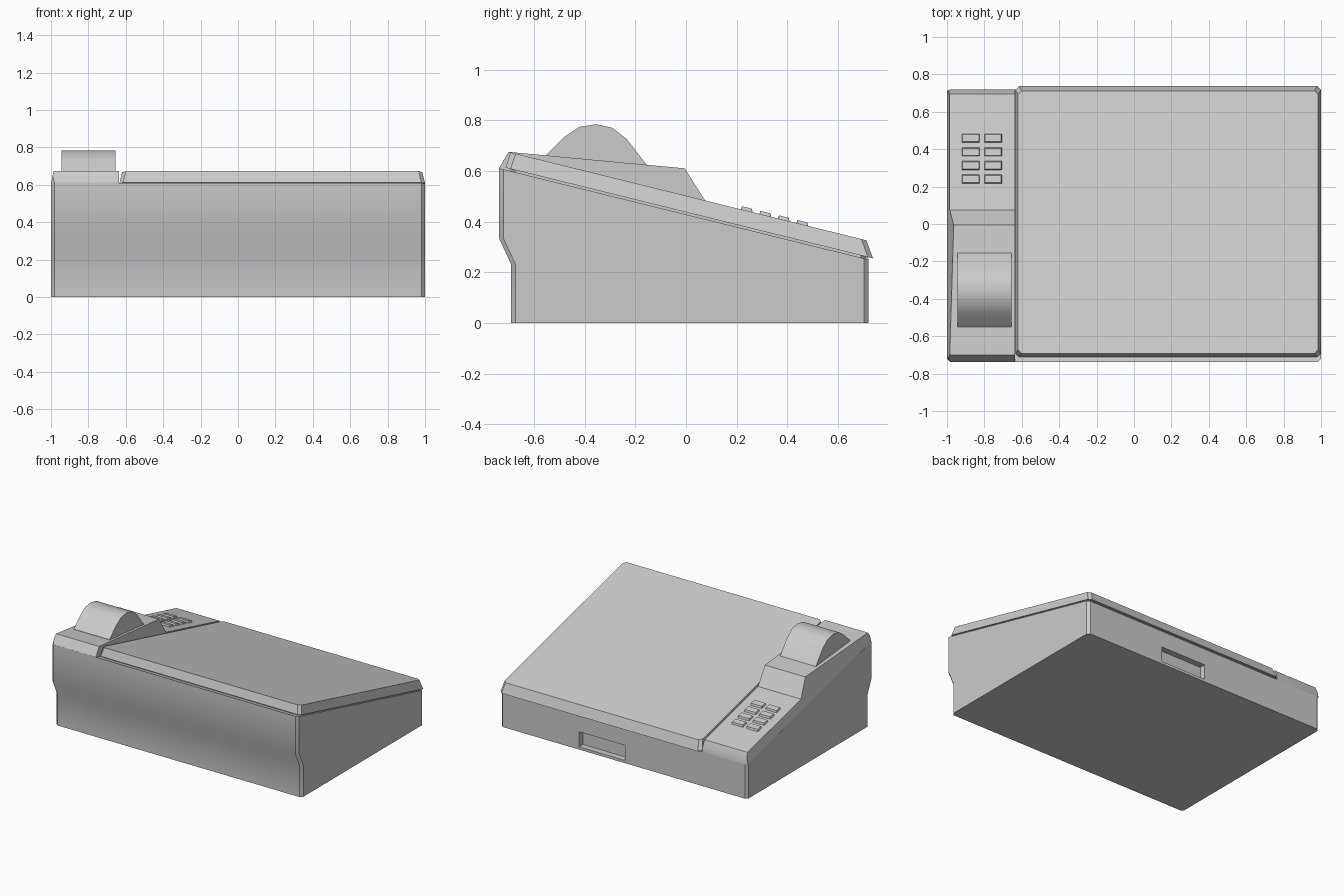
import bpy, bmesh, math

if "Cube" in bpy.data.objects:
    bpy.data.objects.remove(bpy.data.objects["Cube"], do_unlink=True)

grey = bpy.data.materials.new("light grey")
grey.use_nodes = True
grey.diffuse_color = (0.6, 0.6, 0.6, 1)
grey.node_tree.nodes["Principled BSDF"].inputs["Base Color"].default_value = (0.6, 0.6, 0.6, 1)

SLOPE = -0.247


def seam(y):
    """Height of the sloping top edge of the case."""
    return 0.428 + SLOPE * y


def deck(y):
    """Height of the sloping lid and keypad surface."""
    return 0.502 + SLOPE * y


def smooth(obj):
    bpy.ops.object.select_all(action='DESELECT')
    obj.select_set(True)
    bpy.context.view_layer.objects.active = obj
    bpy.ops.object.shade_smooth_by_angle(angle=math.radians(30))


def loft(name, rings):
    """Skin a list of equal-length closed rings and cap both ends."""
    bm = bmesh.new()
    loops = [[bm.verts.new(p) for p in ring] for ring in rings]
    n = len(loops[0])
    for a, b in zip(loops, loops[1:]):
        for i in range(n):
            j = (i + 1) % n
            bm.faces.new((a[i], a[j], b[j], b[i]))
    bm.faces.new(loops[0][::-1])
    bm.faces.new(loops[-1])
    bmesh.ops.recalc_face_normals(bm, faces=bm.faces)
    mesh = bpy.data.meshes.new(name)
    bm.to_mesh(mesh)
    bm.free()
    mesh.materials.append(grey)
    obj = bpy.data.objects.new(name, mesh)
    bpy.context.collection.objects.link(obj)
    smooth(obj)
    return obj


def outline(x0, x1, y0, y1, c, height):
    """Rectangle with cut corners, lifted to height(y)."""
    pts = [(x0 + c, y0), (x1 - c, y0), (x1, y0 + c), (x1, y1 - c),
           (x1 - c, y1), (x0 + c, y1), (x0, y1 - c), (x0, y0 + c)]
    return [(x, y, height(y)) for x, y in pts]


def ramp(front, back):
    return lambda y: front + (back - front) * min(1, max(0, (y + 0.73) / 1.45))


# Case with a stepped front wall
body = loft("case", [
    outline(-1, 1, -0.69, 0.72, 0.018, ramp(0, 0)),
    outline(-1, 1, -0.69, 0.72, 0.018, ramp(0.235, 0.1)),
    outline(-1, 1, -0.738, 0.72, 0.018, ramp(0.335, 0.15)),
    outline(-1, 1, -0.738, 0.72, 0.018, seam)])

# Finger notch in the back wall
bpy.ops.mesh.primitive_cube_add(size=1, location=(0.177, 0.72, 0.075))
cutter = bpy.context.object
cutter.name = "notch_cutter"
cutter.scale = (0.37, 0.09, 0.11)
cutter.hide_render = True
cutter.data.materials.append(grey)
cut = body.modifiers.new("notch", 'BOOLEAN')
cut.object = cutter
cut.solver = 'EXACT'
bpy.context.view_layer.objects.active = body
bpy.ops.object.modifier_apply(modifier=cut.name)
bpy.data.objects.remove(cutter, do_unlink=True)
smooth(body)

# Lid resting on a recessed seam strip
loft("lid_seam", [
    outline(-0.62, 0.99, -0.695, 0.71, 0.02, lambda y: seam(y) - 0.01),
    outline(-0.62, 0.99, -0.695, 0.71, 0.02, lambda y: seam(y) + 0.02)])
loft("lid", [
    outline(-0.634, 1, -0.712, 0.738, 0.02, lambda y: seam(y) + 0.009),
    outline(-0.62, 0.985, -0.692, 0.712, 0.02, deck)])

# Raised console: front hump, step, then keypad deck
sections = [(-0.737, seam(-0.737) + 0.002, -0.982), (-0.715, 0.65, -1),
            (-0.70, 0.675, -1), (-0.005, 0.61, -1), (0.075, deck(0.075), -1),
            (0.695, deck(0.695), -1), (0.712, 0.29, -1),
            (0.72, seam(0.72) + 0.002, -0.982)]
loft("console", [
    [(left, y, seam(y) - 0.001), (left + 0.2 * (top - seam(y)), y, top),
     (-0.636, y, top), (-0.636, y, seam(y) - 0.001)]
    for y, top, left in sections])

# Rounded paper cover on the console
arc = [(-0.552, 0.64), (-0.552, 0.663), (-0.48, 0.734), (-0.42, 0.774),
       (-0.354, 0.784), (-0.29, 0.77), (-0.234, 0.726), (-0.155, 0.624),
       (-0.155, 0.60)]
loft("roll_cover", [[(x, y, z) for y, z in arc] for x in (-0.945, -0.655)])

# Keypad: two columns of four tapered keys
for col, x in enumerate((-0.873, -0.753)):
    for row in range(4):
        y = 0.24 + 0.073 * row
        w, d = 0.049, 0.025
        loft(f"key_{row + 1}_{col + 1}", [
            outline(x - w, x + w, y - d, y + d, 0.002, lambda v: deck(v) - 0.005),
            outline(x - w + 0.006, x + w - 0.006, y - d + 0.006, y + d - 0.006,
                    0.002, lambda v: deck(v) + 0.013)])
